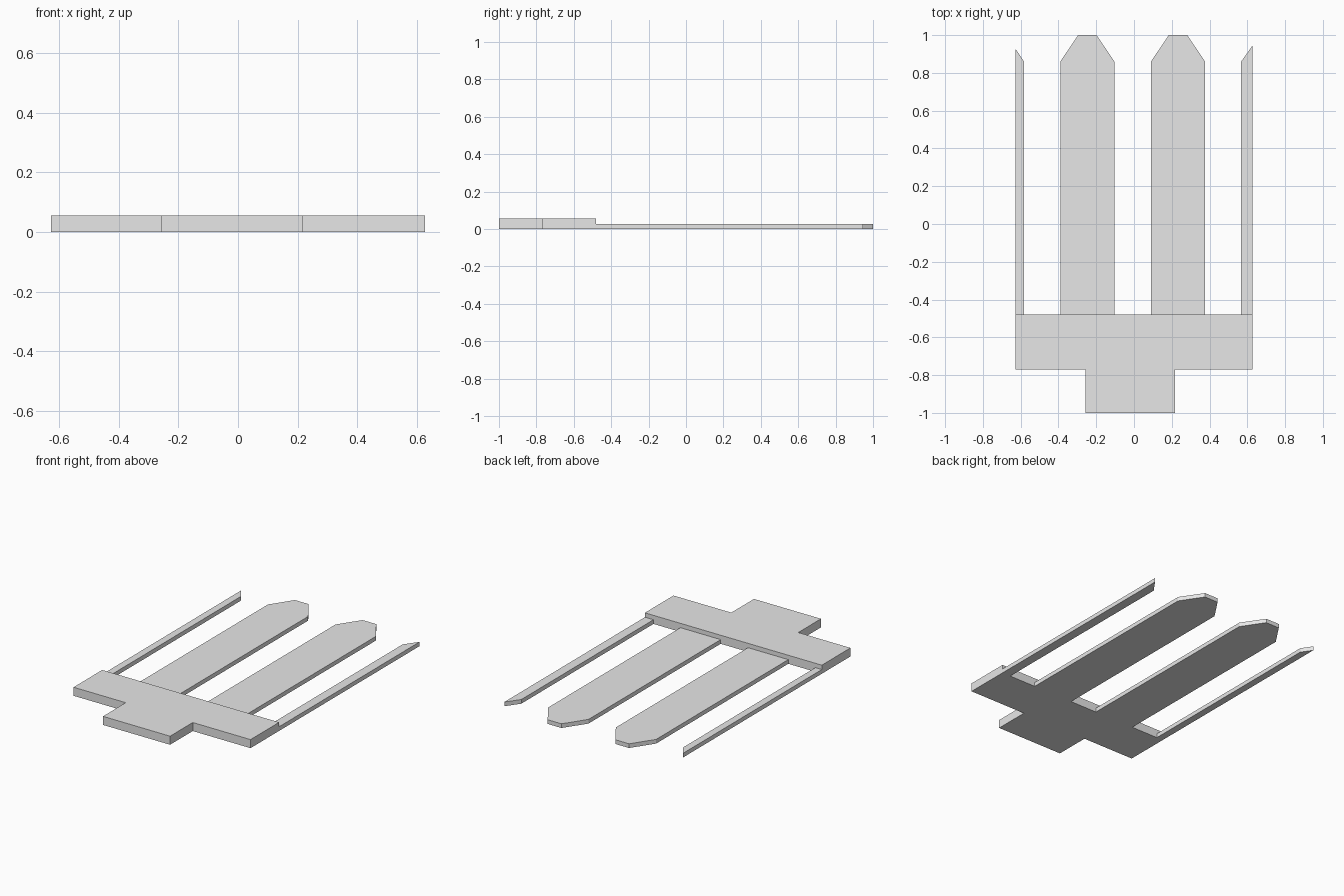
import bpy
import bmesh

cube = bpy.data.objects.get("Cube")
if cube:
    bpy.data.objects.remove(cube, do_unlink=True)

grey = bpy.data.materials.new("light_grey")
grey.use_nodes = True
colour = (0.8, 0.8, 0.8, 1)
grey.diffuse_color = colour
grey.node_tree.nodes["Principled BSDF"].inputs["Base Color"].default_value = colour

BASE_HEIGHT, PRONG_HEIGHT = 0.055, 0.027
SIDE, BACK, SHOULDER, TIP = 0.628, -0.48, 0.86, 1.0


def slab(name, outline, height):
    """Extrude a flat outline up from the ground."""
    bm = bmesh.new()
    face = bm.faces.new([bm.verts.new((x, y, 0)) for x, y in outline])
    top = bmesh.ops.extrude_face_region(bm, geom=[face])["geom"]
    bmesh.ops.translate(bm, vec=(0, 0, height),
                        verts=[v for v in top if isinstance(v, bmesh.types.BMVert)])
    bmesh.ops.recalc_face_normals(bm, faces=bm.faces)
    mesh = bpy.data.meshes.new(name)
    bm.to_mesh(mesh)
    bm.free()
    mesh.materials.append(grey)
    obj = bpy.data.objects.new(name, mesh)
    bpy.context.collection.objects.link(obj)


# Thick crossbar with its narrower front tab
bar_front, tab_right, tab_left = -0.77, -0.258, 0.218
slab("crossbar", [(-SIDE, BACK), (-SIDE, bar_front), (tab_right, bar_front),
                  (tab_right, -1), (tab_left, -1), (tab_left, bar_front),
                  (SIDE, bar_front), (SIDE, BACK)], BASE_HEIGHT)

# Two wide prongs with chamfered tips
for name, centre in (("right_prong", -0.247), ("left_prong", 0.233)):
    half, tip = 0.143, 0.049
    slab(name, [(centre - half, BACK), (centre + half, BACK),
                (centre + half, SHOULDER), (centre + tip, TIP),
                (centre - tip, TIP), (centre - half, SHOULDER)], PRONG_HEIGHT)

# Narrow outer strips, cut off flush with the crossbar ends
for name, inner, outer, end in (("right_strip", -0.582, -SIDE, 0.928),
                                ("left_strip", 0.567, SIDE, 0.945)):
    slab(name, [(outer, BACK), (inner, BACK), (inner, SHOULDER), (outer, end)],
         PRONG_HEIGHT)
